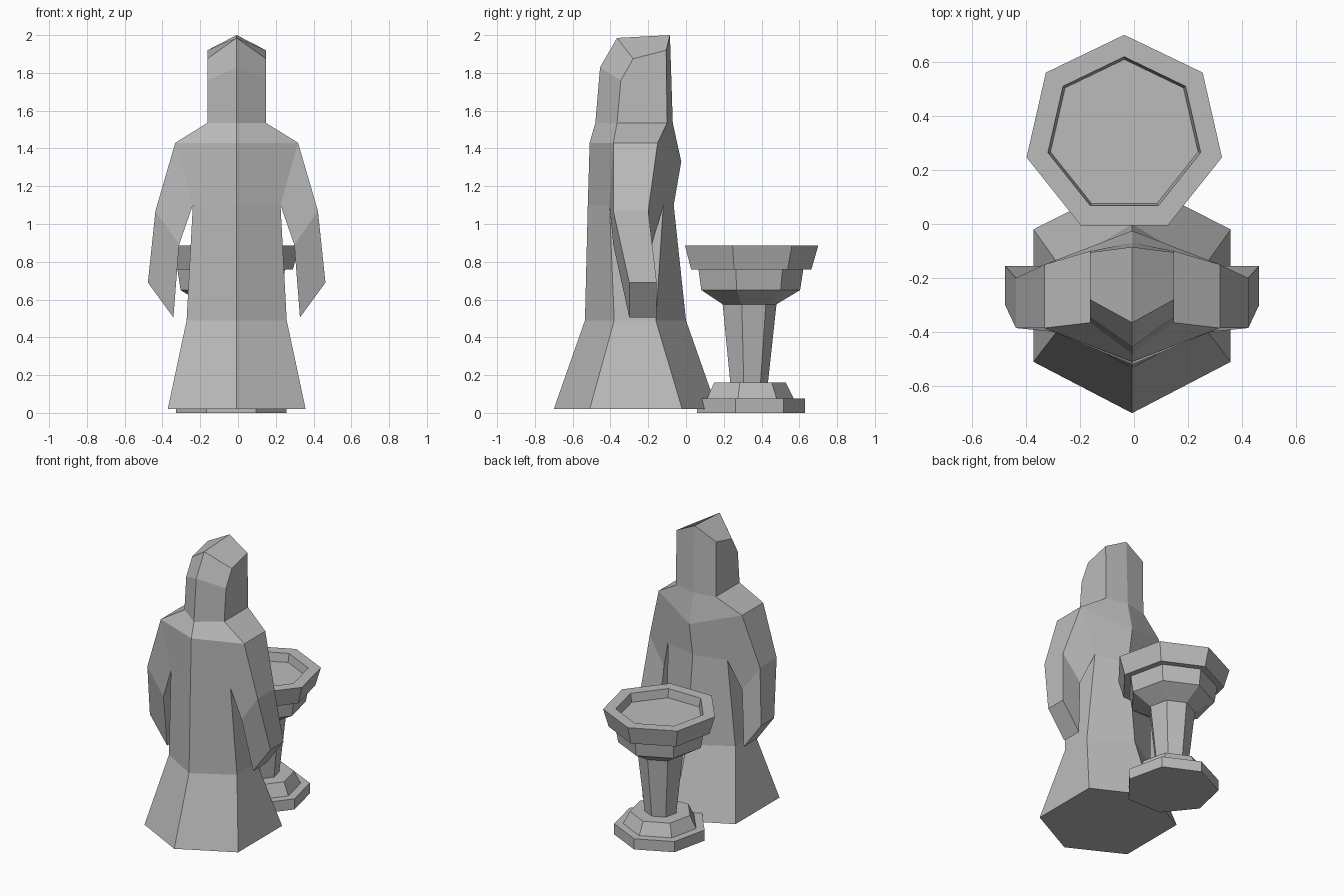
import bpy
import bmesh
from math import sin, cos, tau
from mathutils import Matrix

cube = bpy.data.objects.get("Cube")
if cube:
    bpy.data.objects.remove(cube)

stone = bpy.data.materials.new("grey stone")
stone.use_nodes = True
grey = (0.5, 0.5, 0.5, 1)
stone.diffuse_color = grey
stone.node_tree.nodes["Principled BSDF"].inputs["Base Color"].default_value = grey


def finish(name, bm, location):
    """Turn a bmesh into a flat shaded object."""
    bmesh.ops.recalc_face_normals(bm, faces=bm.faces)
    mesh = bpy.data.meshes.new(name)
    bm.to_mesh(mesh)
    bm.free()
    mesh.materials.append(stone)
    obj = bpy.data.objects.new(name, mesh)
    obj.location = location
    bpy.context.scene.collection.objects.link(obj)
    return obj


def bridge(bm, lower, upper, closed=False, skip=()):
    """Join two rows of vertices with quads."""
    count = len(lower)
    for i in range(count if closed else count - 1):
        if i not in skip:
            j = (i + 1) % count
            bm.faces.new((lower[i], lower[j], upper[j], upper[i]))


def half_ring(bm, half_width, z, front, side_front, side_back, back, back_z=None):
    """Half a hexagonal robe section, from front centre to back centre."""
    return [bm.verts.new(co) for co in (
        (0, front, z), (half_width, side_front, z),
        (half_width, side_back, z), (0, back, back_z or z))]


def sleeve_ring(bm, outer, inner):
    """A sleeve section; outer and inner are (x, z, front y, back y)."""
    (ox, oz, of, ob), (ix, iz, inf, inb) = outer, inner
    return [bm.verts.new(co) for co in (
        (ox, of, oz), (ox, ob, oz), (ix, inb, iz), (ix, inf, iz))]


# Robed figure: one half, then mirrored
bm = bmesh.new()
hem = half_ring(bm, 0.365, 0.02, -0.70, -0.51, -0.02, 0.165)
knee = half_ring(bm, 0.265, 0.49, -0.535, -0.38, -0.16, 0.0)
chest = half_ring(bm, 0.232, 1.1, -0.52, -0.405, -0.12, -0.065)
shoulder = half_ring(bm, 0.325, 1.43, -0.51, -0.385, -0.15, -0.025, 1.33)
neck = half_ring(bm, 0.155, 1.535, -0.48, -0.365, -0.10, -0.07)
bm.faces.new(hem)
bridge(bm, hem, knee)
bridge(bm, knee, chest)
bridge(bm, chest, shoulder, skip=(1,))
bridge(bm, shoulder, neck)

# Sleeve growing out of the open side below the shoulder
armhole = [shoulder[1], shoulder[2], chest[2], chest[1]]
elbow = sleeve_ring(bm, (0.43, 1.07, -0.385, -0.2), (0.305, 0.89, -0.385, -0.18))
cuff = sleeve_ring(bm, (0.47, 0.69, -0.30, -0.155), (0.335, 0.505, -0.30, -0.155))
bridge(bm, armhole, elbow, closed=True)
bridge(bm, elbow, cuff, closed=True)
bm.faces.new(cuff)

# Hood: rows of centre and side vertices running over the head
rows = [neck[:2]]
for centre_y, centre_z, side_y, side_z in (
        (-0.455, 1.83, -0.345, 1.76),
        (-0.365, 1.985, -0.28, 1.875),
        (-0.085, 2.0, -0.105, 1.92)):
    rows.append([bm.verts.new((0, centre_y, centre_z)),
                 bm.verts.new((0.155, side_y, side_z))])
rows.append([neck[3], neck[2]])
for a, b in zip(rows, rows[1:]):
    bridge(bm, a, b)
bm.faces.new([row[1] for row in rows])

bmesh.ops.mirror(bm, geom=bm.verts[:] + bm.edges[:] + bm.faces[:],
                 matrix=Matrix.Identity(4), merge_dist=0.0001, axis='X')
bmesh.ops.remove_doubles(bm, verts=bm.verts, dist=0.0001)
finish("robed_figure", bm, (-0.007, 0, 0))

# Seven sided pedestal basin: (radius, height) from the foot up into the bowl
profile = [(0.30, 0), (0.30, 0.075), (0.242, 0.075), (0.20, 0.16),
           (0.105, 0.16), (0.15, 0.575), (0.275, 0.65), (0.292, 0.76),
           (0.335, 0.76), (0.371, 0.885), (0.29, 0.885), (0.28, 0.825)]
sides = 7
bm = bmesh.new()
rings = [[bm.verts.new((r * sin(tau * i / sides), r * cos(tau * i / sides), z))
          for i in range(sides)] for r, z in profile]
for a, b in zip(rings, rings[1:]):
    bridge(bm, a, b, closed=True)
bm.faces.new(rings[0])
bm.faces.new(rings[-1])
finish("pedestal_basin", bm, (-0.036, 0.329, 0))
